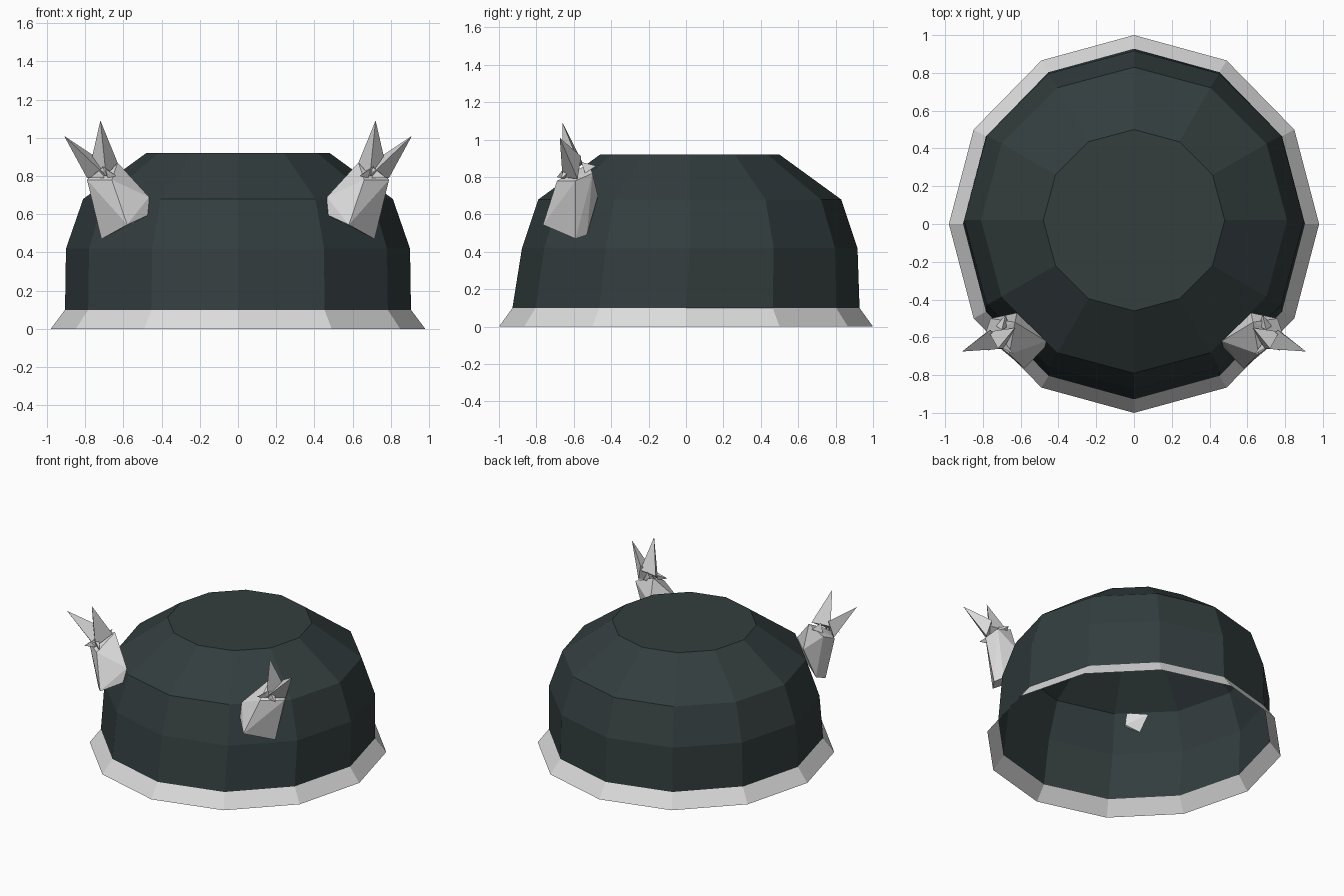
import bpy
import bmesh
from math import sin, cos, tau

cube = bpy.data.objects.get("Cube")
if cube:
    bpy.data.objects.remove(cube, do_unlink=True)

SIDES = 12


def make_material(name, rgb):
    mat = bpy.data.materials.new(name)
    mat.use_nodes = True
    color = (*rgb, 1)
    mat.diffuse_color = color
    mat.node_tree.nodes["Principled BSDF"].inputs["Base Color"].default_value = color
    return mat


def finish(bm, name, mat):
    bmesh.ops.recalc_face_normals(bm, faces=bm.faces[:])
    mesh = bpy.data.meshes.new(name)
    bm.to_mesh(mesh)
    bm.free()
    mesh.materials.append(mat)
    obj = bpy.data.objects.new(name, mesh)
    bpy.context.collection.objects.link(obj)
    return obj


def shell(name, rings, mat, cap=False):
    """Stack elliptical rings (x radius, y radius, y centre, z)."""
    bm = bmesh.new()
    loops = []
    for rx, ry, cy, z in rings:
        loops.append([bm.verts.new((rx * sin(tau * i / SIDES),
                                    cy + ry * cos(tau * i / SIDES), z))
                      for i in range(SIDES)])
    for low, high in zip(loops, loops[1:]):
        for i in range(SIDES):
            j = (i + 1) % SIDES
            bm.faces.new((low[i], low[j], high[j], high[i]))
    if cap:
        bm.faces.new(loops[-1])
    return finish(bm, name, mat)


def hull(name, points, side, mat):
    """Faceted solid around points, mirrored in x when side is -1."""
    bm = bmesh.new()
    for x, y, z in points:
        bm.verts.new((side * x, y, z))
    result = bmesh.ops.convex_hull(bm, input=bm.verts[:])
    spare = [g for g in result["geom_interior"] if isinstance(g, bmesh.types.BMVert)]
    bmesh.ops.delete(bm, geom=spare, context="VERTS")
    return finish(bm, name, mat)


dark = make_material("dark slate", (0.033, 0.047, 0.048))
pale = make_material("pale grey", (0.72, 0.72, 0.72))

# Open dome and flared rim
edge = (0.905, 0.928, 0, 0.10)
shell("dome", [edge, (0.90, 0.897, 0.02, 0.42), (0.81, 0.81, 0.02, 0.68),
               (0.48, 0.48, 0.02, 0.92)], dark, cap=True)
shell("rim", [(0.98, 1, 0, 0), edge], pale)

# Horn block: inner end sits inside the dome, outer end carries the prongs
block = [(0.46, -0.64, 0.60), (0.58, -0.765, 0.545), (0.715, -0.59, 0.47),
         (0.68, -0.53, 0.49), (0.465, -0.62, 0.69), (0.62, -0.47, 0.70),
         (0.66, -0.69, 0.78), (0.79, -0.59, 0.78), (0.76, -0.50, 0.82),
         (0.63, -0.52, 0.87)]

# Each prong is a tip followed by its triangular base
prongs = {
    "upper_prong": [(0.72, -0.66, 1.09), (0.63, -0.55, 0.87),
                    (0.77, -0.57, 0.87), (0.69, -0.66, 0.80)],
    "outer_prong": [(0.91, -0.675, 1.01), (0.76, -0.56, 0.91),
                    (0.79, -0.58, 0.79), (0.69, -0.66, 0.80)],
    "inner_barb": [(0.635, -0.69, 0.80), (0.69, -0.62, 0.84),
                   (0.68, -0.65, 0.79), (0.71, -0.65, 0.85)],
    "outer_barb": [(0.775, -0.67, 0.79), (0.72, -0.61, 0.84),
                   (0.70, -0.65, 0.79), (0.70, -0.65, 0.85)],
    "rear_barb": [(0.68, -0.48, 0.86), (0.66, -0.54, 0.82),
                  (0.73, -0.54, 0.82), (0.70, -0.56, 0.88)],
}

for side, label in ((1, "left"), (-1, "right")):
    hull(label + "_horn", block, side, pale)
    for part, points in prongs.items():
        hull(label + "_" + part, points, side, pale)
